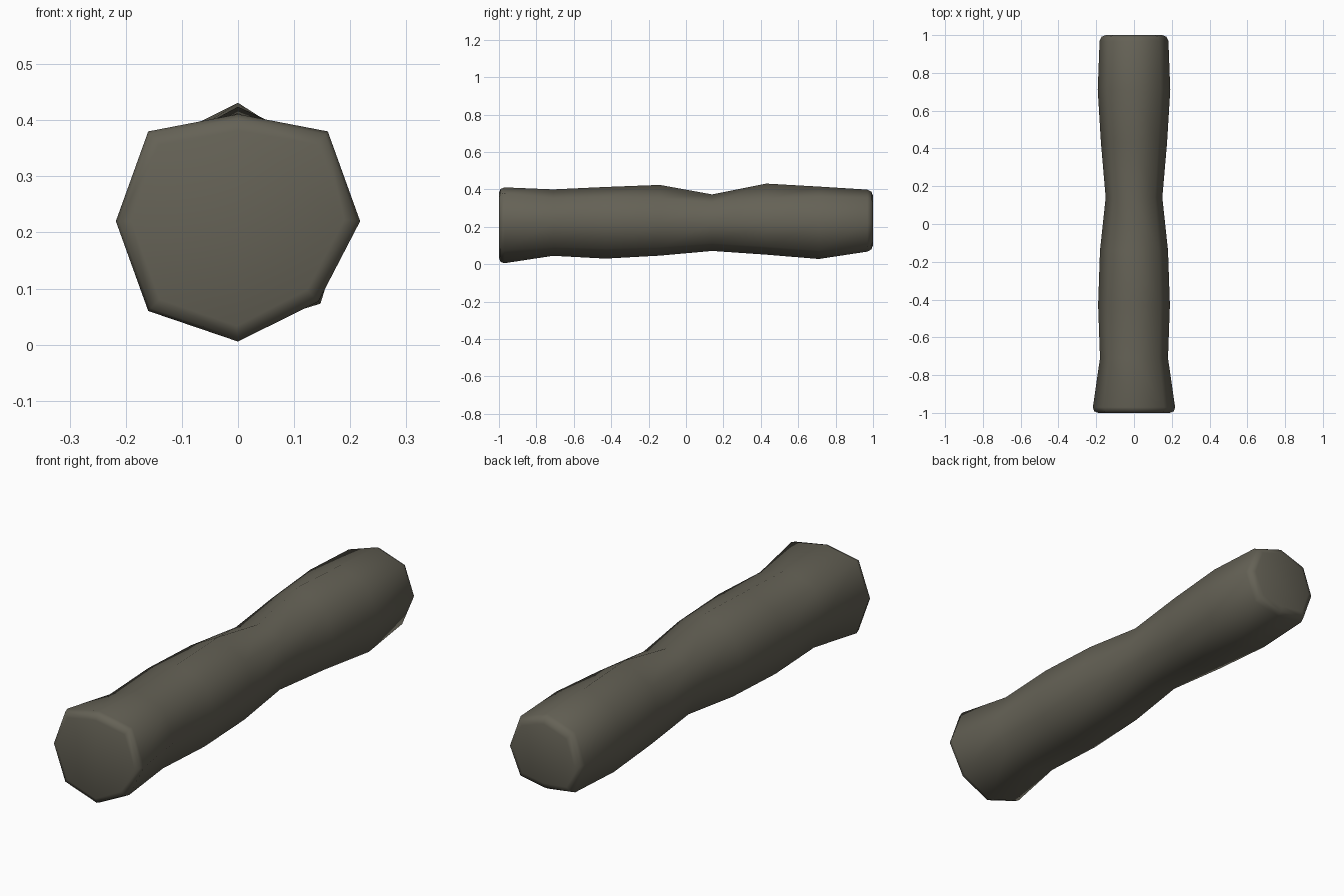
import bpy, bmesh
from math import cos, sin, radians

if "Cube" in bpy.data.objects:
    bpy.data.objects.remove(bpy.data.objects["Cube"])

# Per ring along the log: y, half width, top z, bottom z, lower-right diagonal offset
RINGS = [
    (-1.0, 0.222, 0.412, 0.001, 0.145),
    (-0.71, 0.180, 0.400, 0.045, 0.128),
    (-0.43, 0.190, 0.413, 0.030, 0.136),
    (-0.14, 0.180, 0.424, 0.046, 0.129),
    (0.14, 0.150, 0.373, 0.071, 0.108),
    (0.43, 0.175, 0.431, 0.051, 0.125),
    (0.71, 0.192, 0.415, 0.028, 0.147),
    (1.0, 0.181, 0.397, 0.072, 0.126),
]
CZ = 0.22

bm = bmesh.new()
rings = []
for y, w, top, bottom, low_right in RINGS:
    d = w * 0.735
    profile = [(w, CZ), (d, CZ + d), (0, top), (-d, CZ + d),
               (-w, CZ), (-d, CZ - d), (0, bottom), (low_right, CZ - low_right)]
    rings.append([bm.verts.new((x, y, z)) for x, z in profile])

# Bark surface
for a, b in zip(rings, rings[1:]):
    for i in range(8):
        j = (i + 1) % 8
        bm.faces.new((a[i], a[j], b[j], b[i]))
# Sawn ends with a softened rim
caps = [bm.faces.new(rings[0][::-1]), bm.faces.new(rings[-1])]
rim = [e for c in caps for e in c.edges]
bmesh.ops.bevel(bm, geom=rim, offset=0.03, offset_type='OFFSET',
                segments=2, profile=0.5, affect='EDGES')
bmesh.ops.recalc_face_normals(bm, faces=bm.faces[:])
for f in bm.faces:
    f.smooth = True

mesh = bpy.data.meshes.new("log")
bm.to_mesh(mesh)
bm.free()
log = bpy.data.objects.new("log", mesh)
bpy.context.collection.objects.link(log)

# Dull brown-grey wood
wood = bpy.data.materials.new("weathered_wood")
wood.diffuse_color = (0.13, 0.122, 0.093, 1)
wood.use_nodes = True
wood.node_tree.nodes["Principled BSDF"].inputs["Base Color"].default_value = wood.diffuse_color
mesh.materials.append(wood)
